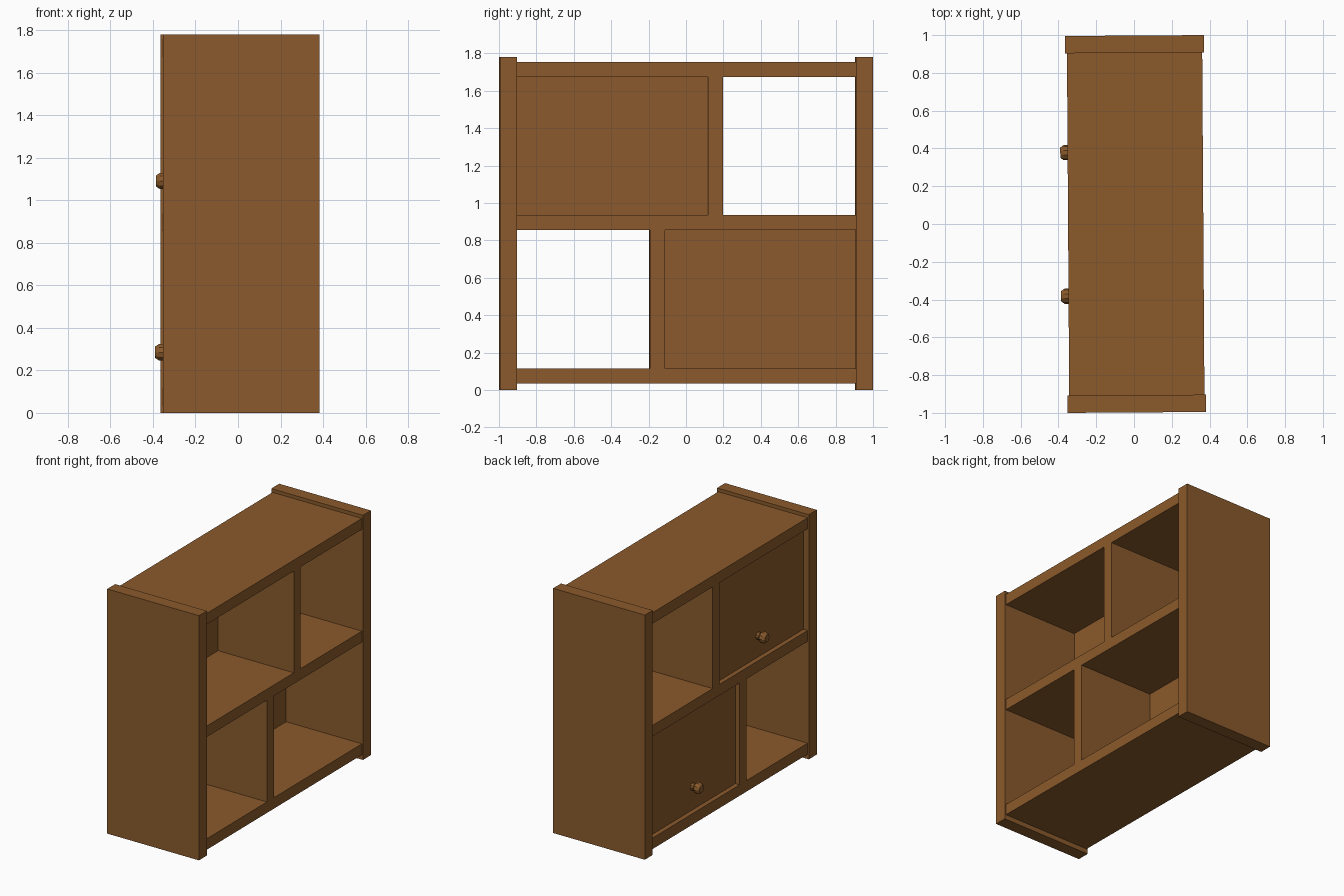
import bpy, bmesh, math
from mathutils import Matrix

if "Cube" in bpy.data.objects:
    bpy.data.objects.remove(bpy.data.objects["Cube"])

TURN = Matrix.Rotation(0.0065, 4, 'Z')   # the cabinet stands very slightly turned

wood = bpy.data.materials.new("brown_wood")
wood.diffuse_color = (0.258, 0.103, 0.025, 1)
wood.use_nodes = True
wood.node_tree.nodes["Principled BSDF"].inputs["Base Color"].default_value = wood.diffuse_color


def finish(name, bm):
    bmesh.ops.transform(bm, matrix=TURN, verts=bm.verts)
    bmesh.ops.recalc_face_normals(bm, faces=bm.faces)
    me = bpy.data.meshes.new(name)
    bm.to_mesh(me)
    bm.free()
    me.materials.append(wood)
    ob = bpy.data.objects.new(name, me)
    bpy.context.collection.objects.link(ob)
    return ob


def box(name, x, y, z):
    bm = bmesh.new()
    bmesh.ops.create_cube(bm, size=1)
    for v in bm.verts:
        for i, (lo, hi) in enumerate((x, y, z)):
            v.co[i] = lo if v.co[i] < 0 else hi
    return finish(name, bm)


def knob(name, y, z, sides=10):
    # turned profile: (x, radius) from the door face outwards
    profile = [(-0.314, 0.028), (-0.335, 0.024), (-0.350, 0.040),
               (-0.370, 0.040), (-0.388, 0.027)]
    bm = bmesh.new()
    rings = []
    for x, r in profile:
        rings.append([bm.verts.new((x, y + r * math.cos(a), z + r * math.sin(a)))
                      for a in (2 * math.pi * i / sides for i in range(sides))])
    for a, b in zip(rings, rings[1:]):
        for i in range(sides):
            j = (i + 1) % sides
            bm.faces.new((a[i], a[j], b[j], b[i]))
    bm.faces.new(rings[0])
    bm.faces.new(rings[-1])
    return finish(name, bm)


DEPTH = (-0.349, 0.367)
INNER = 0.906

# side panels, slightly deeper and taller than the shelves
for side, s in (("left", -1), ("right", 1)):
    box(f"{side}_side_panel", (-0.359, 0.376),
        sorted((s * INNER, s * 0.9976)), (0, 1.78))

# three horizontal boards
for name, z in (("bottom", 0.035), ("middle", 0.855), ("top", 1.675)):
    box(f"{name}_shelf", DEPTH, (-INNER, INNER), (z, z + 0.08))

# each row: offset divider, recessed door over the wide compartment, knob
for name, s, z0, z1, kz in (("lower", -1, 0.115, 0.855, 0.285),
                            ("upper", 1, 0.935, 1.675, 1.09)):
    box(f"{name}_divider", DEPTH, sorted((s * 0.116, s * 0.196)), (z0, z1))
    box(f"{name}_door", (-0.315, -0.24), sorted((s * 0.116, -s * INNER)), (z0, z1))
    knob(f"{name}_knob", -s * 0.38, kz)
